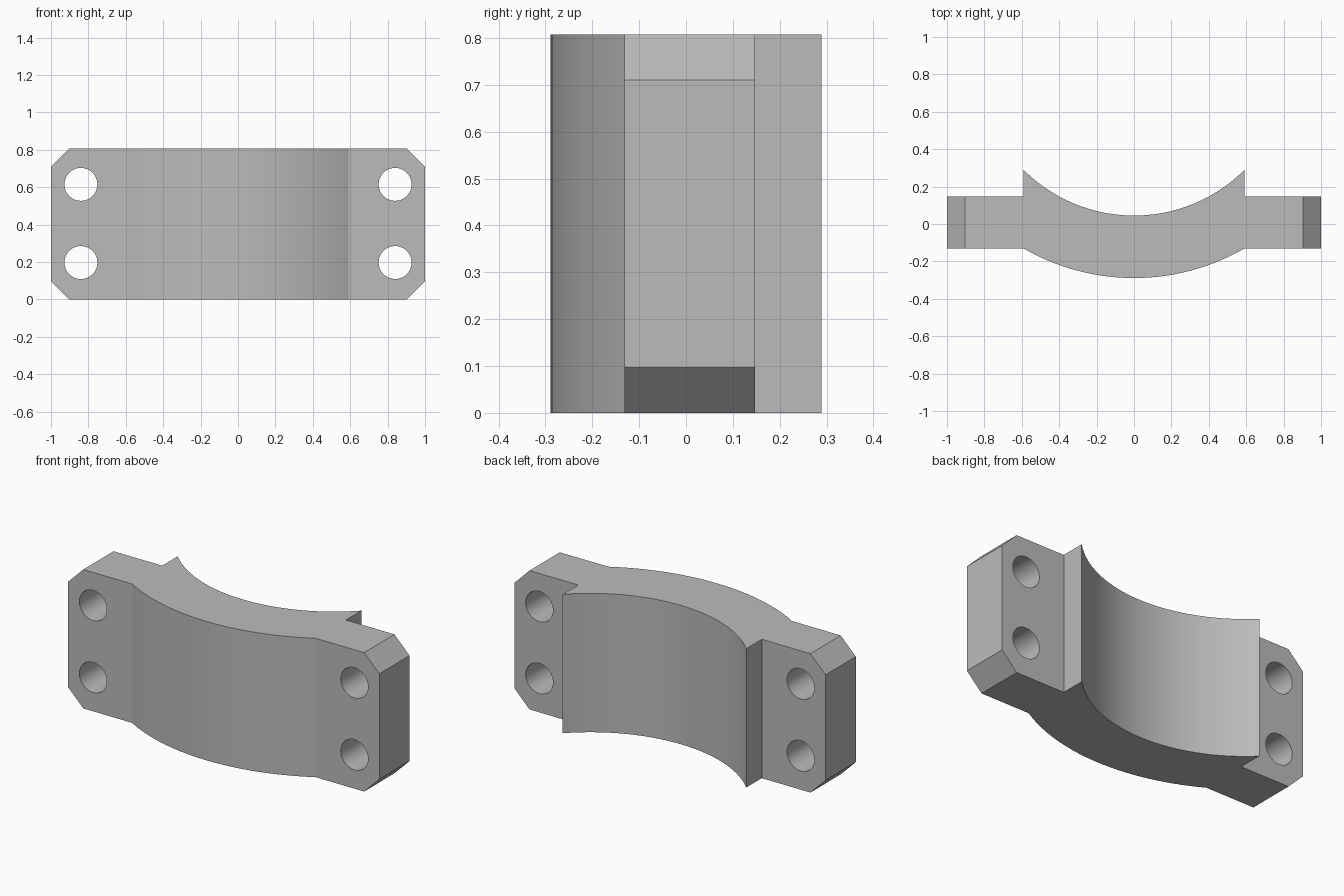
import bpy, bmesh, math
from mathutils import Matrix, Vector

HEIGHT = 0.807
FRONT, BACK = -0.131, 0.147      # plate faces of the bolting ears
ARC_X = 0.59                     # half width of the curved saddle
TIP_Y = 0.289
CHAMFER = 0.097
HOLE_X, HOLE_R = 0.84, 0.088
HOLE_Z = (0.197, 0.615)

if "Cube" in bpy.data.objects:
    bpy.data.objects.remove(bpy.data.objects["Cube"])

steel = bpy.data.materials.new("plain grey")
steel.use_nodes = True
grey = (0.5, 0.5, 0.5, 1)
steel.diffuse_color = grey
steel.node_tree.nodes["Principled BSDF"].inputs["Base Color"].default_value = grey


def arc(half, y_end, y_mid, steps=28):
    """Points from -half to +half on the circle through both ends and the middle."""
    sag = y_end - y_mid
    radius = (half * half + sag * sag) / (2 * sag)
    sweep = math.asin(half / radius)
    angles = [sweep * (2 * i / steps - 1) for i in range(steps + 1)]
    return [(radius * math.sin(a), y_mid + radius * (1 - math.cos(a))) for a in angles]


def make_object(name, bm):
    bmesh.ops.recalc_face_normals(bm, faces=bm.faces)
    mesh = bpy.data.meshes.new(name)
    bm.to_mesh(mesh)
    bm.free()
    mesh.materials.append(steel)
    obj = bpy.data.objects.new(name, mesh)
    bpy.context.collection.objects.link(obj)
    return obj


# Clamp body: saddle and ears as one extruded plan profile
profile = [(-1, FRONT), *arc(ARC_X, FRONT, -TIP_Y), (1, FRONT), (1, BACK), (ARC_X, BACK)]
profile += reversed(arc(ARC_X, TIP_Y, 0.045))
profile += [(-ARC_X, BACK), (-1, BACK)]
bm = bmesh.new()
base = bm.faces.new([bm.verts.new((x, y, 0)) for x, y in profile])
extruded = bmesh.ops.extrude_face_region(bm, geom=[base])["geom"]
bmesh.ops.translate(bm, vec=Vector((0, 0, HEIGHT)),
                    verts=[v for v in extruded if isinstance(v, bmesh.types.BMVert)])

# Chamfer the four outer corners
corners = [e for e in bm.edges
           if all(abs(v.co.x) > 0.99 for v in e.verts)
           and abs(e.verts[0].co.z - e.verts[1].co.z) < 0.01]
bmesh.ops.bevel(bm, geom=corners, offset=CHAMFER, segments=1, affect='EDGES')
body = make_object("clamp_body", bm)

# Bolt holes
bm = bmesh.new()
for side in (-1, 1):
    for z in HOLE_Z:
        place = Matrix.Translation((side * HOLE_X, 0, z)) @ Matrix.Rotation(math.pi / 2, 4, 'X')
        bmesh.ops.create_cone(bm, cap_ends=True, segments=48, radius1=HOLE_R,
                              radius2=HOLE_R, depth=1, matrix=place)
cutter = make_object("bolt_hole_cutter", bm)
cutter.hide_render = True

cut = body.modifiers.new("bolt holes", 'BOOLEAN')
cut.operation = 'DIFFERENCE'
cut.solver = 'EXACT'
cut.object = cutter
bpy.ops.object.select_all(action='DESELECT')
body.select_set(True)
bpy.context.view_layer.objects.active = body
bpy.ops.object.modifier_apply(modifier=cut.name)
bpy.data.objects.remove(cutter)

# Smooth curved walls, crisp edges elsewhere
bpy.ops.object.shade_smooth_by_angle(angle=math.radians(20))
